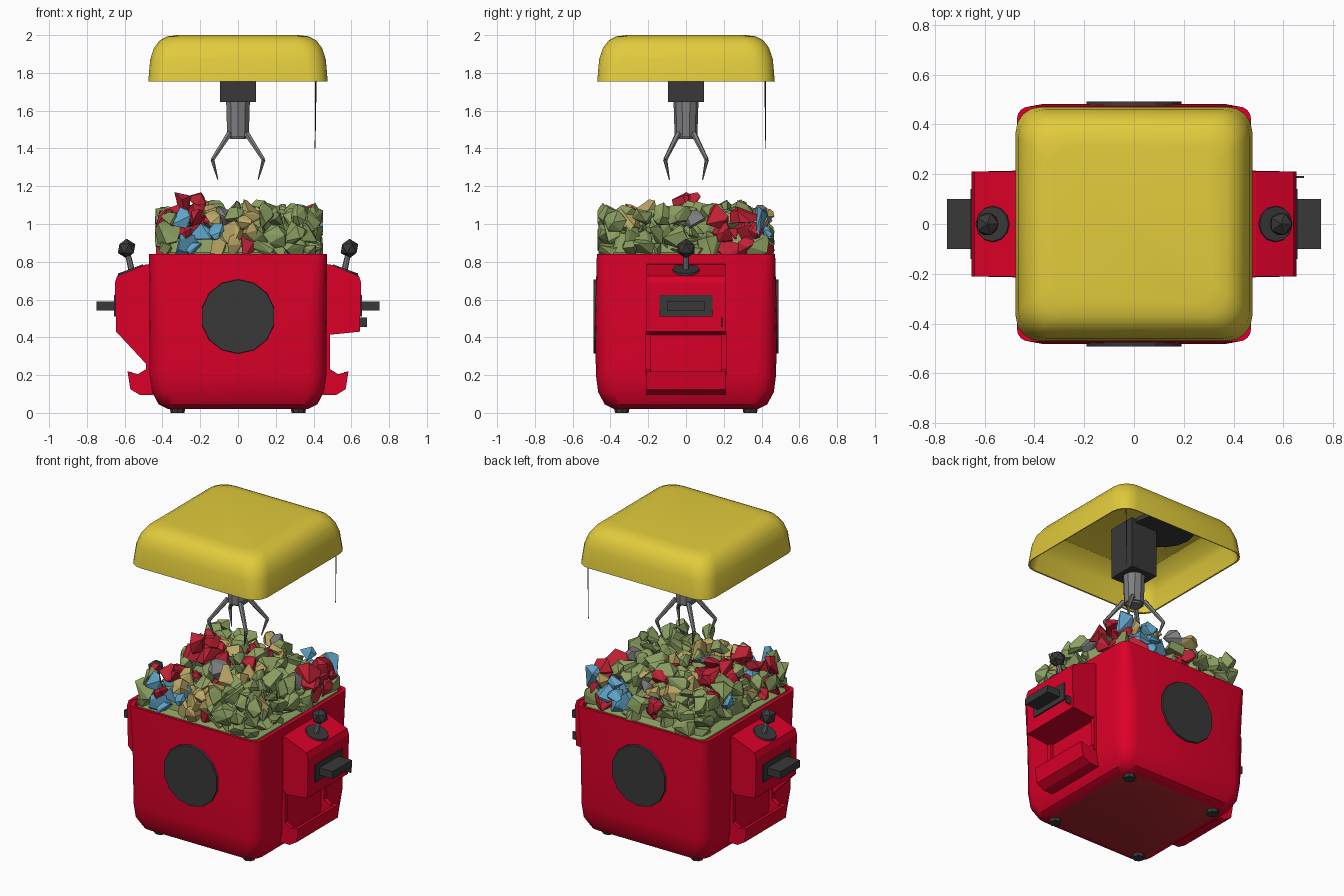
import bpy, bmesh, math, random
from mathutils import Vector

random.seed(7)
if "Cube" in bpy.data.objects:
    bpy.data.objects.remove(bpy.data.objects["Cube"], do_unlink=True)


def material(name, *rgb):
    m = bpy.data.materials.new(name)
    m.use_nodes = True
    m.diffuse_color = (*rgb, 1)
    m.node_tree.nodes["Principled BSDF"].inputs["Base Color"].default_value = (*rgb, 1)
    return m


RED = material("cabinet red", 0.72, 0.0, 0.022)
DARK_RED = material("underside dark red", 0.44, 0.02, 0.028)
YELLOW = material("lid yellow", 0.76, 0.6, 0.045)
DARK = material("charcoal", 0.04, 0.04, 0.04)
GREY = material("metal grey", 0.21, 0.21, 0.22)
GREEN = material("toy green", 0.26, 0.35, 0.12)
TAN = material("toy tan", 0.5, 0.39, 0.13)
BLUE = material("toy blue", 0.12, 0.38, 0.6)
TOY_RED = material("toy red", 0.52, 0.015, 0.035)


def finish(name, bm, mat, smooth=False):
    bmesh.ops.recalc_face_normals(bm, faces=bm.faces)
    me = bpy.data.meshes.new(name)
    bm.to_mesh(me)
    bm.free()
    me.materials.append(mat)
    ob = bpy.data.objects.new(name, me)
    bpy.context.collection.objects.link(ob)
    if smooth:
        bpy.ops.object.select_all(action="DESELECT")
        ob.select_set(True)
        bpy.context.view_layer.objects.active = ob
        bpy.ops.object.shade_smooth_by_angle(angle=math.radians(35))
    return ob


def loft(name, rings, mat, smooth=True, seg=4):
    """Skin rounded rectangles given as (half x, half y, z, corner radius)."""
    bm = bmesh.new()
    loops = []
    for hx, hy, z, r in rings:
        loop = []
        for q, (sx, sy) in enumerate([(1, 1), (-1, 1), (-1, -1), (1, -1)]):
            for k in range(seg + 1):
                a = (q + k / seg) * math.pi / 2
                loop.append(bm.verts.new((sx * (hx - r) + r * math.cos(a),
                                          sy * (hy - r) + r * math.sin(a), z)))
        loops.append(loop)
    n = len(loops[0])
    for a, b in zip(loops, loops[1:]):
        for i in range(n):
            bm.faces.new((a[i], a[(i + 1) % n], b[(i + 1) % n], b[i]))
    bm.faces.new(loops[0])
    bm.faces.new(loops[-1])
    return finish(name, bm, mat, smooth)


def prism(name, pts, y0, y1, mat, side=1):
    """Extrude an x-z outline along y; side -1 mirrors it in x."""
    bm = bmesh.new()
    a = [bm.verts.new((side * x, y0, z)) for x, z in pts]
    b = [bm.verts.new((side * x, y1, z)) for x, z in pts]
    bm.faces.new(a)
    bm.faces.new(b)
    for i in range(len(pts)):
        j = (i + 1) % len(pts)
        bm.faces.new((a[i], a[j], b[j], b[i]))
    return finish(name, bm, mat)


def box(name, x, y, z, mat, side=1):
    return prism(name, [(x[0], z[0]), (x[1], z[0]), (x[1], z[1]), (x[0], z[1])], *y, mat, side)


def rod(name, p, q, r1, r2, mat, sides=8):
    p, q = Vector(p), Vector(q)
    bm = bmesh.new()
    bmesh.ops.create_cone(bm, cap_ends=True, segments=sides, radius1=r1, radius2=r2,
                          depth=(q - p).length)
    bm.transform((q - p).to_track_quat("Z", "Y").to_matrix().to_4x4())
    bmesh.ops.translate(bm, verts=bm.verts, vec=(p + q) / 2)
    return finish(name, bm, mat)


# Cabinet: rounded tub with a rim, slightly bulging front and back
tub = loft("cabinet", [(0.37, 0.38, 0.02, 0.07), (0.42, 0.43, 0.045, 0.08),
                       (0.455, 0.465, 0.11, 0.09), (0.468, 0.477, 0.2, 0.1),
                       (0.47, 0.481, 0.5, 0.1), (0.47, 0.472, 0.84, 0.05),
                       (0.445, 0.455, 0.84, 0.04), (0.445, 0.455, 0.8, 0.04)], RED)
tub.data.materials.append(DARK_RED)
for f in tub.data.polygons:
    if f.normal.z < -0.95:
        f.material_index = 1

# Round dark panels front and back, and feet
for s, word in ((-1, "front"), (1, "back")):
    rod(word + "_round_panel", (0, s * 0.46, 0.51), (0, s * 0.491, 0.51), 0.2, 0.195, DARK, 14)
    for t in (-1, 1):
        rod(word + "_foot", (t * 0.32, s * 0.34, 0), (t * 0.32, s * 0.34, 0.04), 0.036, 0.044, DARK)

# Side consoles, prize chutes and joysticks
for s, word in ((1, "left"), (-1, "right")):
    prism(word + "_console", [(0.45, 0.79), (0.49, 0.785), (0.64, 0.725), (0.652, 0.69),
                              (0.645, 0.43), (0.45, 0.41)], -0.21, 0.21, RED, s)
    box(word + "_slot_plate", (0.64, 0.656), (-0.14, 0.14), (0.51, 0.625), DARK, s)
    box(word + "_slot_shelf", (0.65, 0.75), (-0.1, 0.1), (0.543, 0.59), DARK, s)
    prism(word + "_tray", [(0.45, 0.095), (0.52, 0.095), (0.57, 0.125), (0.585, 0.22),
                           (0.56, 0.215), (0.54, 0.145), (0.45, 0.135)], -0.2, 0.2, RED, s)
    for y in (-0.2, 0.2):
        prism(word + "_tray_cheek", [(0.45, 0.095), (0.52, 0.095), (0.57, 0.125), (0.585, 0.22),
                                     (0.53, 0.205), (0.49, 0.23), (0.45, 0.23)],
              y - 0.012, y + 0.012, RED, s)
        box(word + "_chute_rail", (0.45, 0.488), (y - 0.015, y + 0.015), (0.2, 0.43), RED, s)
    rod(word + "_joystick_base", (s * 0.56, 0, 0.735), (s * 0.57, 0, 0.762), 0.08, 0.07, DARK, 12)
    rod(word + "_joystick_stick", (s * 0.56, 0, 0.74), (s * 0.59, 0, 0.87), 0.017, 0.014, GREY)
    ball = bmesh.new()
    bmesh.ops.create_icosphere(ball, subdivisions=1, radius=0.052)
    bmesh.ops.translate(ball, verts=ball.verts, vec=(s * 0.59, 0, 0.87))
    finish(word + "_joystick_ball", ball, DARK)
box("side_tab", (0.64, 0.682), (0.185, 0.193), (0.455, 0.505), DARK)
prism("right_console_gusset", [(0.45, 0.43), (0.645, 0.43), (0.45, 0.22)],
      -0.21, -0.19, RED, -1)

# Lid: thin hollow rounded shell
loft("lid", [(0.37, 0.365, 1.975, 0.09), (0.434, 0.429, 1.925, 0.11),
             (0.455, 0.45, 1.87, 0.11), (0.467, 0.462, 1.757, 0.1),
             (0.475, 0.47, 1.755, 0.1), (0.465, 0.46, 1.87, 0.11),
             (0.446, 0.441, 1.93, 0.11), (0.415, 0.41, 1.972, 0.1),
             (0.375, 0.37, 1.993, 0.09), (0.32, 0.315, 2.0, 0.07)], YELLOW)

# Claw mechanism
rod("lid_ceiling_disc", (-0.12, 0.12, 1.95), (-0.12, 0.12, 1.98), 0.19, 0.19, DARK, 16)
box("claw_motor", (-0.095, 0.095), (-0.095, 0.095), (1.645, 1.98), DARK)
rod("claw_hub", (0, 0, 1.46), (0, 0, 1.65), 0.06, 0.066, GREY, 10)
rod("claw_collar", (0, 0, 1.45), (0, 0, 1.48), 0.045, 0.06, GREY, 10)
for sx in (-1, 1):
    for sy in (-1, 1):
        top, elbow, tip = [(sx * x, sy * y, z) for x, y, z in
                           ((0.045, 0.04, 1.48), (0.135, 0.11, 1.34), (0.107, 0.088, 1.235))]
        rod("claw_upper_prong", top, elbow, 0.016, 0.011, GREY, 6)
        rod("claw_lower_prong", elbow, tip, 0.011, 0.003, GREY, 6)
rod("hanging_wire", (0.413, 0.42, 1.8), (0.408, 0.42, 1.4), 0.004, 0.002, DARK, 4)

# Toy heap: faceted lumps gathered into one object per colour; later patches win
toys = {m.name: (m, bmesh.new()) for m in (GREEN, TAN, BLUE, TOY_RED, GREY)}
patches = [((0.32, -0.4, 0.95), 0.24, GREEN), ((0.43, -0.1, 0.95), 0.24, GREEN),
           ((-0.42, -0.42, 1.0), 0.14, GREEN), ((-0.38, 0.4, 0.95), 0.16, GREEN),
           ((-0.04, -0.38, 0.99), 0.17, TAN), ((0.42, -0.28, 1.04), 0.08, TAN),
           ((-0.24, -0.4, 0.94), 0.13, BLUE), ((-0.22, 0.0, 1.12), 0.17, TOY_RED),
           ((0.22, 0.43, 0.93), 0.13, BLUE), ((0.43, 0.33, 0.91), 0.15, TOY_RED),
           ((0.38, 0.42, 1.05), 0.06, BLUE), ((0.42, 0.24, 1.05), 0.08, TOY_RED),
           ((-0.26, -0.32, 1.08), 0.1, TOY_RED), ((0.04, -0.4, 0.87), 0.06, TOY_RED),
           ((-0.42, -0.28, 1.03), 0.1, TOY_RED)]


def lump(c, size):
    mat = random.choices([GREEN, TAN, TOY_RED, BLUE, GREY], [60, 18, 16, 2, 4])[0]
    for p, reach, colour in patches:
        if (c - Vector(p)).length < reach and random.random() < 0.88:
            mat = colour
    bm = toys[mat.name][1]
    stretch = Vector([random.uniform(0.7, 1.25) for _ in range(3)])
    vs = []
    for _ in range(11):
        d = Vector([random.gauss(0, 1) for _ in range(3)]).normalized() * size
        p = c + d * stretch
        p.x = max(-0.44, min(0.45, p.x))
        p.y = max(-0.468, min(0.468, p.y))
        vs.append(bm.verts.new(p))
    bmesh.ops.convex_hull(bm, input=vs)
    loose = [v for v in vs if v.is_valid and not v.link_faces]
    bmesh.ops.delete(bm, geom=loose, context="VERTS")


N = 10
for layer in range(3):
    for i in range(N):
        for j in range(N):
            edge = i in (0, N - 1) or j in (0, N - 1)
            if layer == 0 and not edge:
                continue
            x = -0.38 + 0.765 * i / (N - 1) + random.uniform(-0.025, 0.025)
            y = -0.4 + 0.8 * j / (N - 1) + random.uniform(-0.025, 0.025)
            z = 0.865 + 0.08 * layer + random.uniform(-0.02, 0.025)
            if layer == 2 and random.random() < 0.2:
                continue
            lump(Vector((x, y, z)), random.uniform(0.055, 0.08))
for x, y, z in ((-0.22, 0.05, 1.125), (-0.3, 0.0, 1.11), (-0.15, 0.3, 1.08), (-0.02, 0.02, 1.08),
                (0.33, -0.3, 1.05), (-0.2, -0.28, 1.07), (0.15, 0.1, 1.07), (0.1, 0.28, 1.07)):
    lump(Vector((x, y, z)), 0.065)
for name, (mat, bm) in toys.items():
    finish(name.replace(" ", "_") + "_heap", bm, mat)
loft("heap_core", [(0.443, 0.453, 0.8, 0.04), (0.43, 0.44, 0.835, 0.04),
                   (0.37, 0.39, 0.85, 0.04), (0.35, 0.37, 0.95, 0.04)], GREEN, False)
